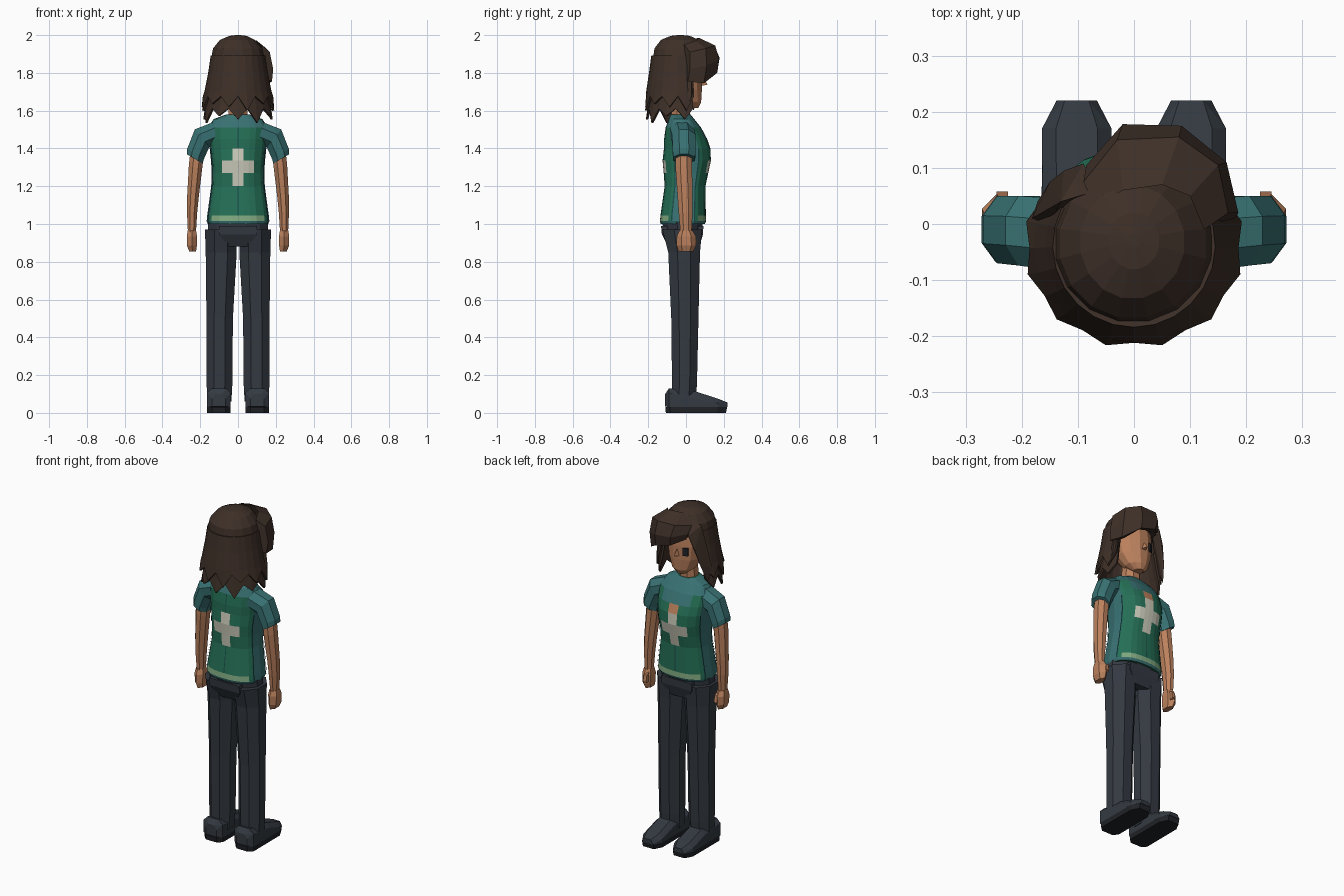
import bpy, bmesh, math
from mathutils import Vector


def mat(name, rgb):
    m = bpy.data.materials.new(name)
    m.diffuse_color = (*rgb, 1)
    return m


SKIN = mat("skin", (0.50, 0.22, 0.11))
HAIR = mat("hair_brown", (0.048, 0.029, 0.021))
GREEN = mat("vest_green", (0.018, 0.16, 0.092))
TEAL = mat("shirt_teal", (0.04, 0.165, 0.17))
SEAM = mat("seam_teal", (0.01, 0.07, 0.065))
PANTS = mat("slate_cloth", (0.034, 0.042, 0.054))
SOLE = mat("dark_slate", (0.014, 0.016, 0.02))
WHITE = mat("off_white", (0.60, 0.60, 0.50))
PALE = mat("pale_green", (0.22, 0.40, 0.22))


def finish(name, bm, *mats):
    bmesh.ops.recalc_face_normals(bm, faces=bm.faces)
    me = bpy.data.meshes.new(name)
    bm.to_mesh(me)
    bm.free()
    for m in mats:
        me.materials.append(m)
    ob = bpy.data.objects.new(name, me)
    bpy.context.collection.objects.link(ob)
    return ob


def bridge(bm, rings, closed=True):
    """Quads between successive rings; returns the faces row by row."""
    n = len(rings[0])
    rows = []
    for a, b in zip(rings, rings[1:]):
        rows.append([bm.faces.new((a[i], a[(i + 1) % n], b[(i + 1) % n], b[i]))
                     for i in range(n if closed else n - 1)])
    return rows


def loft(name, m, sections, n=8, s=1):
    """Sections: x, y, z, radius x, radius y, tilt in degrees."""
    bm = bmesh.new()
    rings = []
    for x, y, z, rx, ry, tilt in sections:
        t, k = math.radians(tilt), 1 / math.cos(math.pi / n)
        ring = []
        for i in range(n):
            a = 2 * math.pi * (i + 0.5) / n
            u = rx * k * math.cos(a)
            ring.append(bm.verts.new((s * (x + u * math.cos(t)),
                                      y + ry * k * math.sin(a), z + u * math.sin(t))))
        rings.append(ring)
    bridge(bm, rings)
    bm.faces.new(rings[0])
    bm.faces.new(rings[-1])
    return finish(name, bm, m)


def hull(name, m, pts, s=1):
    bm = bmesh.new()
    for x, y, z in pts:
        bm.verts.new((s * x, y, z))
    r = bmesh.ops.convex_hull(bm, input=bm.verts)
    bmesh.ops.delete(bm, geom=[v for v in bm.verts if not v.link_faces], context='VERTS')
    return finish(name, bm, m)


# Legs, shoes, sleeves, arms and hands, mirrored
for s, side in ((1, "right"), (-1, "left")):
    loft(side + "_leg", PANTS, [
        (.099, -.012, .06, .064, .062, 0), (.098, -.008, .15, .068, .066, 0),
        (.097, -.006, .50, .070, .072, 0), (.089, -.010, .85, .082, .084, 0),
        (.091, -.020, .97, .084, .105, 0)], s=s)
    shoe = []
    for y, w, z0, z1 in ((-.11, .035, .035, .10), (-.09, .063, .03, .13),
                         (.055, .06, .03, .112), (.17, .062, .03, .075),
                         (.22, .036, .03, .055)):
        for d in (-1, 1):
            shoe += [(.102 + d * w, y, z0), (.102 + d * w, y, z1 - .025),
                     (.102 + d * w * .6, y, z1)]
    hull(side + "_shoe", PANTS, shoe, s)
    hull(side + "_sole", SOLE, [(.102 + d * w * k, y * k, z) for d in (-1, 1)
                                for z, k in ((.032, 1), (0, .97))
                                for y, w in ((-.11, .037), (-.085, .063), (.17, .062), (.218, .037))], s)
    loft(side + "_sleeve", TEAL, [
        (.12, -.02, 1.485, .055, .065, 75), (.19, -.012, 1.455, .060, .062, 50),
        (.225, -.010, 1.37, .052, .060, 32), (.229, -.010, 1.345, .049, .058, 30)], s=s)
    loft(side + "_arm", SKIN, [
        (.215, -.012, 1.39, .038, .044, 20), (.225, -.012, 1.30, .036, .044, 10),
        (.238, -.005, 1.15, .031, .040, 0), (.243, -.002, 1.06, .027, .037, 0),
        (.244, .000, .95, .021, .029, 0)], s=s)
    loft(side + "_hand", SKIN, [
        (.244, .000, .965, .022, .030, 0), (.244, .002, .935, .027, .044, 0),
        (.244, .002, .885, .026, .045, 0), (.240, .000, .855, .018, .034, 0)], n=6, s=s)
    hull(side + "_thumb", SKIN, [(.225 + a, b, c) for a in (0, .02)
                                 for b, c in ((.03, .95), (.05, .94), (.058, .90), (.03, .89))], s)

# Hips and crotch
loft("hips", PANTS, [(0, -.018, .945, .160, .098, 0), (0, -.018, 1.01, .160, .108, 0)], n=12)
hull("crotch", PANTS, [(d * x, y, z) for d in (-1, 1) for x, z, y0, y1 in
                       ((.10, .99, -.132, .092), (.10, .945, -.128, .09), (.055, .88, -.095, .07))
                       for y in (y0, y1)])

# Torso: z, half width, centre y, half depth
ROWS = [(1.00, .160, -.017, .117), (1.015, .166, -.016, .122), (1.045, .163, -.015, .120),
        (1.20, .142, -.005, .108), (1.27, .139, .000, .118), (1.335, .143, .004, .128),
        (1.40, .150, .006, .123), (1.45, .155, -.002, .114), (1.51, .158, -.014, .094),
        (1.555, .130, -.024, .068), (1.58, .062, -.028, .052)]
half = [-1, -.93, -.85, -.6, -.4, -.2, -.018, .018, .2, .4, .6, .85, .93]
COLS = [(t, 1) for t in half] + [(-t, -1) for t in half]
bm = bmesh.new()
rings = [[bm.verts.new((t * w, cy + f * d * (1 - abs(t) ** 2.5) ** .4, z)) for t, f in COLS]
         for z, w, cy, d in ROWS]
for j, row in enumerate(bridge(bm, rings)):
    z = (ROWS[j][0] + ROWS[j + 1][0]) / 2
    for i, f in enumerate(row):
        t0, t1 = COLS[i][0], COLS[(i + 1) % len(COLS)][0]
        t, front = abs(t0 + t1) / 2, COLS[i][1] > 0
        c = 1                                       # shirt
        if t < .93 and 1.015 < z < 1.51:
            c = 0                                   # vest panels
            if t < .018:
                c = 2                               # centre seam
            if z < 1.045 and t < .85:
                c = 3                               # hem stripe
            if (1.2 < z < 1.4 and t < .2) or (1.27 < z < 1.335 and t < .6):
                c = 4                               # cross
            if front and z > 1.4 and t < (.2 if z < 1.45 else .6):
                c = 5 if z < 1.45 else 1            # open collar
        f.material_index = c
bm.faces.new(rings[0])
bm.faces.new(rings[-1])
finish("torso", bm, GREEN, TEAL, SEAM, PALE, WHITE, SKIN)

# Vest side piping
for s in (-1, 1):
    for f in (-1, 1):
        pts = []
        for z, w, cy, d in ROWS[1:7]:
            for t in (.925, .945):
                y = cy + f * d * (1 - t ** 2.5) ** .4
                pts.append((s * t * w, y, z))
        bm = bmesh.new()
        outs = [[bm.verts.new((x + s * .004, y + f * .003, z)) for x, y, z in pts[k:k + 2]]
                for k in range(0, len(pts), 2)]
        bridge(bm, outs, closed=False)
        finish("side_piping", bm, SEAM)

# Neck, head, nose and eye
loft("neck", SKIN, [(0, -.03, 1.54, .052, .050, 0), (0, -.025, 1.68, .046, .046, 0)])
loft("head", SKIN, [(0, .035, 1.615, .026, .030, 0), (0, .018, 1.645, .064, .062, 0),
                    (0, -.008, 1.71, .096, .092, 0), (0, -.015, 1.79, .108, .100, 0),
                    (0, -.02, 1.88, .102, .098, 0), (0, -.02, 1.95, .060, .060, 0)], n=12)
hull("nose", SKIN, [(0, .08, 1.78), (-.018, .075, 1.73), (.018, .075, 1.73), (0, .116, 1.738)])
turn = math.radians(28)
hull("eye", SOLE, [(-.05 + u * math.cos(turn) - v * math.sin(turn),
                    .078 + u * math.sin(turn) + v * math.cos(turn), z)
                   for u in (-.016, .016) for v in (-.004, .005) for z in (1.74, 1.785)])

# Hair crown
loft("hair_crown", HAIR, [(0, -.035, 1.86, .145, .142, 0), (-.002, -.035, 1.93, .130, .132, 0),
                          (-.003, -.032, 1.975, .092, .100, 0), (0, -.03, 1.996, .045, .05, 0),
                          (0, -.03, 2.0, .012, .012, 0)], n=16)


def hair_layer(name, sections, high, low, r, n=16):
    """Open curtain round the back of the head ending in pointed locks."""
    bm = bmesh.new()
    rings = []
    for j, (z, rx, ry) in enumerate(sections + [(None, r, r * .93)]):
        ring = []
        for i in range(n + 1):
            a = math.radians(152 + 236 * i / n)
            zz, k = z, 1
            if z is None:
                zz = (low + .018 * (i % 3)) if i % 2 else high
                k = 1.03 if i % 2 else .97
            ring.append(bm.verts.new((rx * k * math.cos(a), -.038 + ry * k * math.sin(a), zz)))
        rings.append(ring)
    bridge(bm, rings, closed=False)
    ob = finish(name, bm, HAIR)
    mod = ob.modifiers.new("thickness", 'SOLIDIFY')
    mod.thickness = .012
    mod.offset = 0


hair_layer("hair_outer_layer", [(1.89, .139, .140), (1.80, .152, .152), (1.70, .172, .167)],
           1.675, 1.60, .186)
hair_layer("hair_under_layer", [(1.78, .138, .138), (1.66, .158, .152)], 1.61, 1.535, .176, 14)

# Swept fringe, hollow underneath: upper rim, middle, lower rim
bm = bmesh.new()
fringe = [[(-.07, .03, 1.965), (-.02, .06, 1.985), (.05, .07, 1.985), (.10, .05, 1.97), (.125, -.01, 1.95)],
          [(-.09, .075, 1.93), (-.03, .15, 1.945), (.08, .155, 1.945), (.15, .105, 1.93), (.168, .02, 1.91)],
          [(-.085, .105, 1.89), (-.02, .178, 1.88), (.085, .175, 1.87), (.165, .11, 1.84), (.186, .02, 1.82)],
          [(-.075, .105, 1.855), (-.01, .168, 1.825), (.085, .165, 1.80), (.165, .095, 1.745), (.18, .01, 1.755)],
          [(-.06, .085, 1.86), (.00, .11, 1.84), (.06, .10, 1.83), (.12, .06, 1.77), (.14, .00, 1.77)]]
rings = [[bm.verts.new(p) for p in r] for r in fringe]
bridge(bm, rings, closed=False)
for k in (0, -1):
    bm.faces.new([r[k] for r in rings])
finish("hair_fringe", bm, HAIR)

# Long side locks
hull("left_front_lock", HAIR, [(-.065, .06, 1.95), (-.09, .108, 1.88), (-.13, .04, 1.93),
                               (-.125, .095, 1.80), (-.15, .075, 1.70), (-.172, .04, 1.60),
                               (-.182, .01, 1.68), (-.15, .00, 1.75)])
hull("right_side_lock", HAIR, [(.14, .03, 1.80), (.165, .03, 1.76), (.175, .03, 1.68),
                               (.185, .00, 1.60), (.16, .035, 1.68), (.15, -.03, 1.75)])
